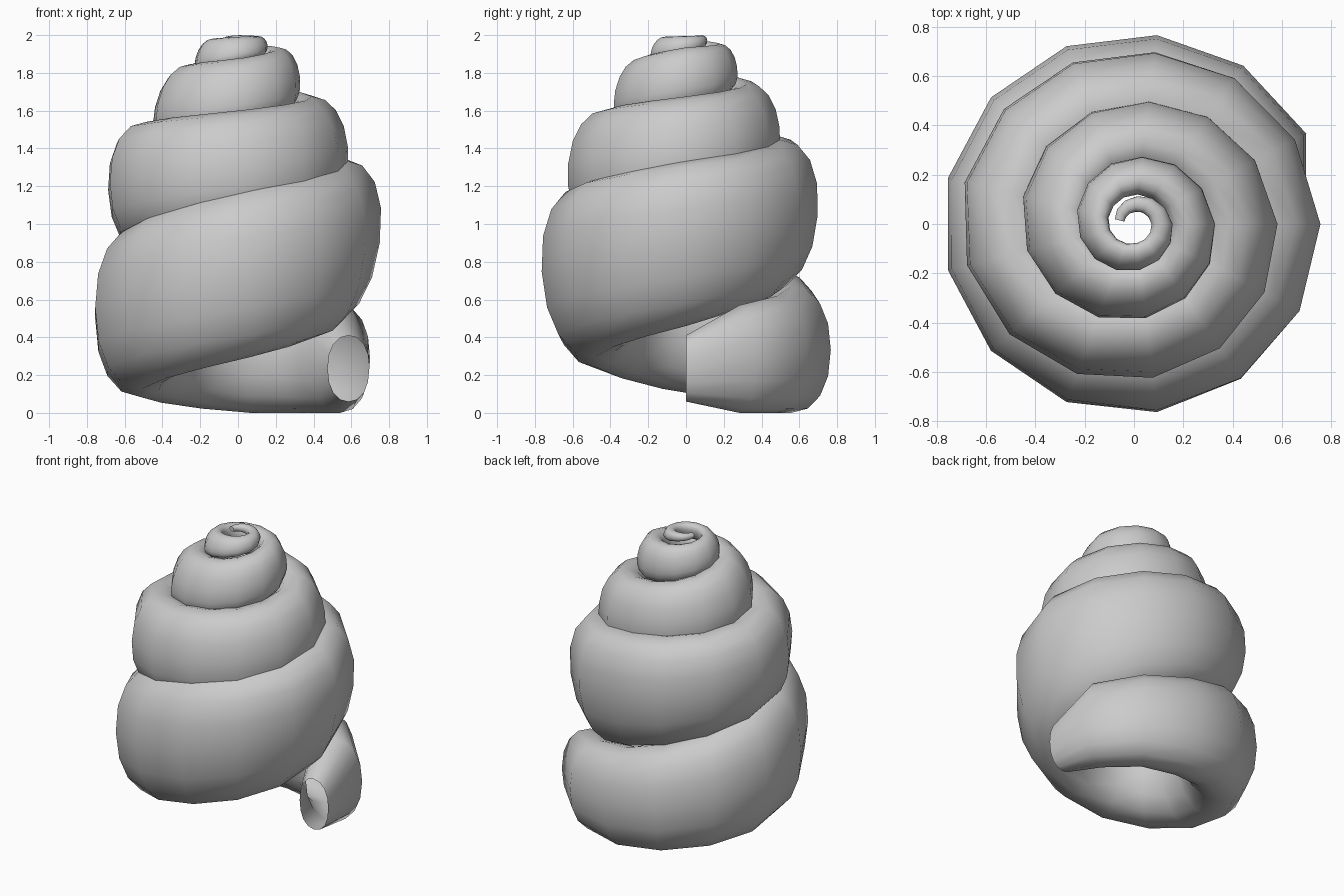
import bpy, bmesh, math

if "Cube" in bpy.data.objects:
    bpy.data.objects.remove(bpy.data.objects["Cube"])

# Spiral keys: turn angle from the mouth, outer radius, centre height, half width, half height, inward lean
KEYS = [
    (0, .695, .235, .11, .175, 0), (27.7, .79, .285, .18, .285, 0), (90, .77, .34, .215, .34, 0),
    (180, .78, .525, .25, .425, 0), (270, .772, .735, .26, .455, -.05), (360, .757, .90, .25, .44, -.13),
    (450, .70, 1.06, .23, .395, -.07), (540, .71, 1.20, .205, .33, -.03), (630, .635, 1.31, .18, .29, .1),
    (720, .585, 1.405, .165, .27, .1), (810, .495, 1.52, .14, .23, .12), (900, .455, 1.635, .125, .205, .25),
    (990, .388, 1.70, .11, .175, .22), (1080, .33, 1.78, .095, .155, .12), (1170, .27, 1.835, .073, .12, .15),
    (1260, .23, 1.89, .056, .09, .3), (1350, .19, 1.925, .05, .066, .35), (1440, .157, 1.95, .042, .045, .2),
    (1530, .11, 1.972, .031, .028, 0), (1620, .075, 1.975, .018, .015, 0),
]
PER_TURN, RINGS, SIDES, BOX = 13, 59, 16, 2 / 2.2


def sample(t):
    for a, b in zip(KEYS, KEYS[1:]):
        if t <= b[0]:
            f = (t - a[0]) / (b[0] - a[0])
            return [p + (q - p) * f for p, q in zip(a[1:], b[1:])]
    return KEYS[-1][1:]


def soft(v):
    # Slightly boxy ellipse
    return math.copysign(abs(v) ** BOX, v)


# Coiled tube with upright leaning rings, open at the mouth
bm = bmesh.new()
rings = []
for i in range(RINGS):
    t = 360 * i / PER_TURN
    outer, zc, hw, hh, lean = sample(t)
    centre = outer - math.hypot(hw, lean * hh)
    a = math.radians(t)
    ring = []
    for k in range(SIDES):
        p = 2 * math.pi * k / SIDES
        dz = hh * soft(math.sin(p))
        r = centre + hw * soft(math.cos(p)) - lean * dz
        ring.append(bm.verts.new((r * math.cos(a), r * math.sin(a), max(0, zc + dz))))
    rings.append(ring)
for r0, r1 in zip(rings, rings[1:]):
    for k in range(SIDES):
        n = (k + 1) % SIDES
        bm.faces.new((r0[k], r1[k], r1[n], r0[n]))
# Closed tip at the apex
bm.faces.new(rings[-1])
bmesh.ops.recalc_face_normals(bm, faces=bm.faces)

mesh = bpy.data.meshes.new("spiral_shell")
bm.to_mesh(mesh)
bm.free()
shell = bpy.data.objects.new("spiral_shell", mesh)
bpy.context.collection.objects.link(shell)
bpy.context.view_layer.objects.active = shell
shell.select_set(True)
bpy.ops.object.shade_smooth_by_angle(angle=math.radians(60))
